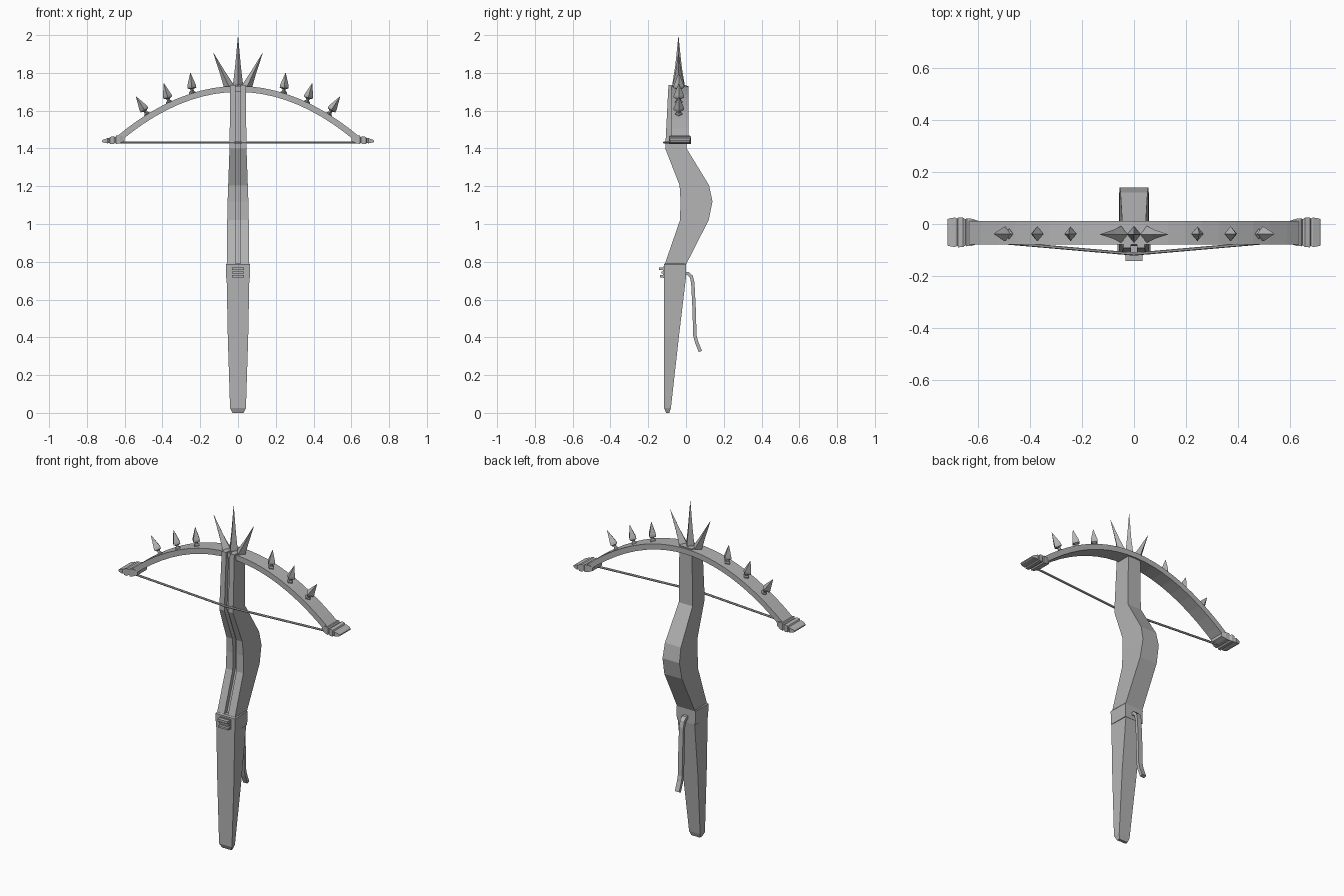
import bpy
import bmesh
import math
from mathutils import Vector

if "Cube" in bpy.data.objects:
    bpy.data.objects.remove(bpy.data.objects["Cube"])

grey = bpy.data.materials.new("plain grey")
grey.use_nodes = True
colour = (0.45, 0.45, 0.45, 1)
grey.diffuse_color = colour
grey.node_tree.nodes["Principled BSDF"].inputs["Base Color"].default_value = colour


def loft(name, rings, ends=True):
    """Skin a list of equal-length closed rings of points."""
    bm = bmesh.new()
    loops = [[bm.verts.new(p) for p in ring] for ring in rings]
    n = len(loops[0])
    for a, b in zip(loops, loops[1:]):
        for i in range(n):
            j = (i + 1) % n
            bm.faces.new((a[i], a[j], b[j], b[i]))
    if ends:
        bm.faces.new(loops[0][::-1])
        bm.faces.new(loops[-1])
    bmesh.ops.recalc_face_normals(bm, faces=bm.faces)
    mesh = bpy.data.meshes.new(name)
    bm.to_mesh(mesh)
    bm.free()
    mesh.materials.append(grey)
    obj = bpy.data.objects.new(name, mesh)
    bpy.context.collection.objects.link(obj)
    return obj


def box_ring(z, front, back, w_front, w_back):
    return [(-w_front, front, z), (w_front, front, z), (w_back, back, z), (-w_back, back, z)]


def box(name, x, y0, y1, z0, z1):
    return loft(name, [box_ring(z, y0, y1, x, x) for z in (z0, z1)])


def spike(name, base, tip, profile):
    """Four-sided spike; profile lists (fraction along axis, half width, half depth)."""
    base, tip = Vector(base), Vector(tip)
    axis = tip - base
    side = Vector((axis.z, 0, -axis.x)).normalized()
    depth = Vector((0, 1, 0))
    rings = []
    for t, w, d in profile:
        c = base + axis * t
        rings.append([c + side * w, c + depth * d, c - side * w, c - depth * d])
    return loft(name, rings)


# Grip, tapering to a chamfered butt
loft("grip", [box_ring(0, -0.105, -0.088, 0.03, 0.028),
              box_ring(0.025, -0.116, -0.08, 0.042, 0.036),
              box_ring(0.4, -0.116, -0.038, 0.054, 0.05),
              box_ring(0.71, -0.116, -0.001, 0.06, 0.055)])

# Band between grip and stock
loft("lock_band", [box_ring(0.705, -0.117, 0.0, 0.062, 0.06),
                   box_ring(0.785, -0.117, 0.0, 0.064, 0.061),
                   box_ring(0.792, -0.112, 0.0, 0.058, 0.056)])


# Curved stock with a bolt groove down its front
def stock_ring(z, front, back, w):
    g, floor = 0.012, front + 0.025
    return [(-w, front, z), (-g, front, z), (-g, floor, z), (g, floor, z),
            (g, front, z), (w, front, z), (w, back, z), (-w, back, z)]


loft("stock", [stock_ring(0.785, -0.113, 0.0, 0.058),
               stock_ring(1.02, -0.032, 0.12, 0.057),
               stock_ring(1.12, -0.029, 0.14, 0.055),
               stock_ring(1.205, -0.034, 0.122, 0.052),
               stock_ring(1.4, -0.11, 0.003, 0.045),
               stock_ring(1.735, -0.093, 0.003, 0.041)])

# Bow limbs swept along a shallow arc
limb_rings = []
for i in range(-10, 11):
    x = 0.645 * i / 10
    z = 1.715 - 0.275 * abs(i / 10) ** 2
    slope = -2 * 0.275 * (i / 10) / 0.645
    normal = Vector((-slope, 0, 1)).normalized()
    c = Vector((x, 0, z))
    limb_rings.append([c + normal * s + Vector((0, y, 0))
                       for s, y in ((0.016, -0.079), (0.016, 0.012), (-0.016, 0.012), (-0.016, -0.079))])
loft("bow_limbs", limb_rings)

# Ridged tips: x, half height, half depth of each ridge
TIP = ((0.6, 0.012, 0.044), (0.625, 0.02, 0.052), (0.645, 0.022, 0.054), (0.65, 0.015, 0.05),
       (0.66, 0.021, 0.057), (0.678, 0.018, 0.058), (0.682, 0.012, 0.052),
       (0.69, 0.014, 0.057), (0.715, 0.007, 0.053), (0.72, 0.003, 0.05))
SPIKES = (((0.241, 1.685), (0.252, 1.80)),
          ((0.362, 1.635), (0.393, 1.745)),
          ((0.475, 1.572), (0.54, 1.675)))
ARROW = ((0, 0.017, 0.02), (0.12, 0.017, 0.02), (0.17, 0.009, 0.012), (0.25, 0.009, 0.012),
         (0.31, 0.024, 0.028), (0.42, 0.023, 0.027), (1, 0.001, 0.001))
CROWN = ((0, 0.024, 0.03), (0.12, 0.026, 0.032), (0.45, 0.015, 0.017), (1, 0.001, 0.001))

for s, label in ((1, "left"), (-1, "right")):
    rings = []
    for x, h, d in TIP:
        z = 1.445 - 0.1 * (x - 0.65)
        rings.append([(s * x, -0.032 + dy, z + dz)
                      for dy, dz in ((-d, -h), (d, -h), (d, h), (-d, h))])
    loft(label + "_limb_tip", rings)
    for k, ((bx, bz), (tx, tz)) in enumerate(SPIKES):
        spike(f"{label}_limb_spike_{k + 1}", (s * bx, -0.038, bz), (s * tx, -0.038, tz), ARROW)
    spike(label + "_crown_spike", (s * 0.04, -0.04, 1.71), (s * 0.13, -0.04, 1.905), CROWN)
    # Each half of the string runs from a limb tip to the middle
    rings = []
    for x, y in ((0, -0.116), (s * 0.645, -0.06)):
        rings.append([(x, y + 0.006 * math.cos(a), 1.431 + 0.006 * math.sin(a))
                      for a in (math.tau * n / 6 for n in range(6))])
    loft(label + "_string", rings)

spike("middle_crown_spike", (0, -0.04, 1.71), (0, -0.04, 1.99), CROWN)

# String catch: plate with two prongs and a centre bar
box("catch_plate", 0.035, -0.122, -0.11, 0.715, 0.775)
box("upper_catch_prong", 0.032, -0.143, -0.115, 0.757, 0.77)
box("middle_catch_bar", 0.032, -0.13, -0.115, 0.738, 0.748)
box("lower_catch_prong", 0.032, -0.138, -0.115, 0.718, 0.729)

# Trigger lever swept along a bent path in the side plane
path = [Vector((0, y, z)) for y, z in ((-0.01, 0.738), (0.012, 0.737), (0.028, 0.722), (0.036, 0.69),
                                       (0.043, 0.55), (0.047, 0.41), (0.056, 0.375), (0.076, 0.325))]
rings = []
for i, p in enumerate(path):
    d = (path[min(i + 1, len(path) - 1)] - path[max(i - 1, 0)]).normalized()
    n = Vector((0, -d.z, d.y)) * 0.009
    w = Vector((0.014, 0, 0))
    rings.append([p + n + w, p + n - w, p - n - w, p - n + w])
loft("trigger", rings)
